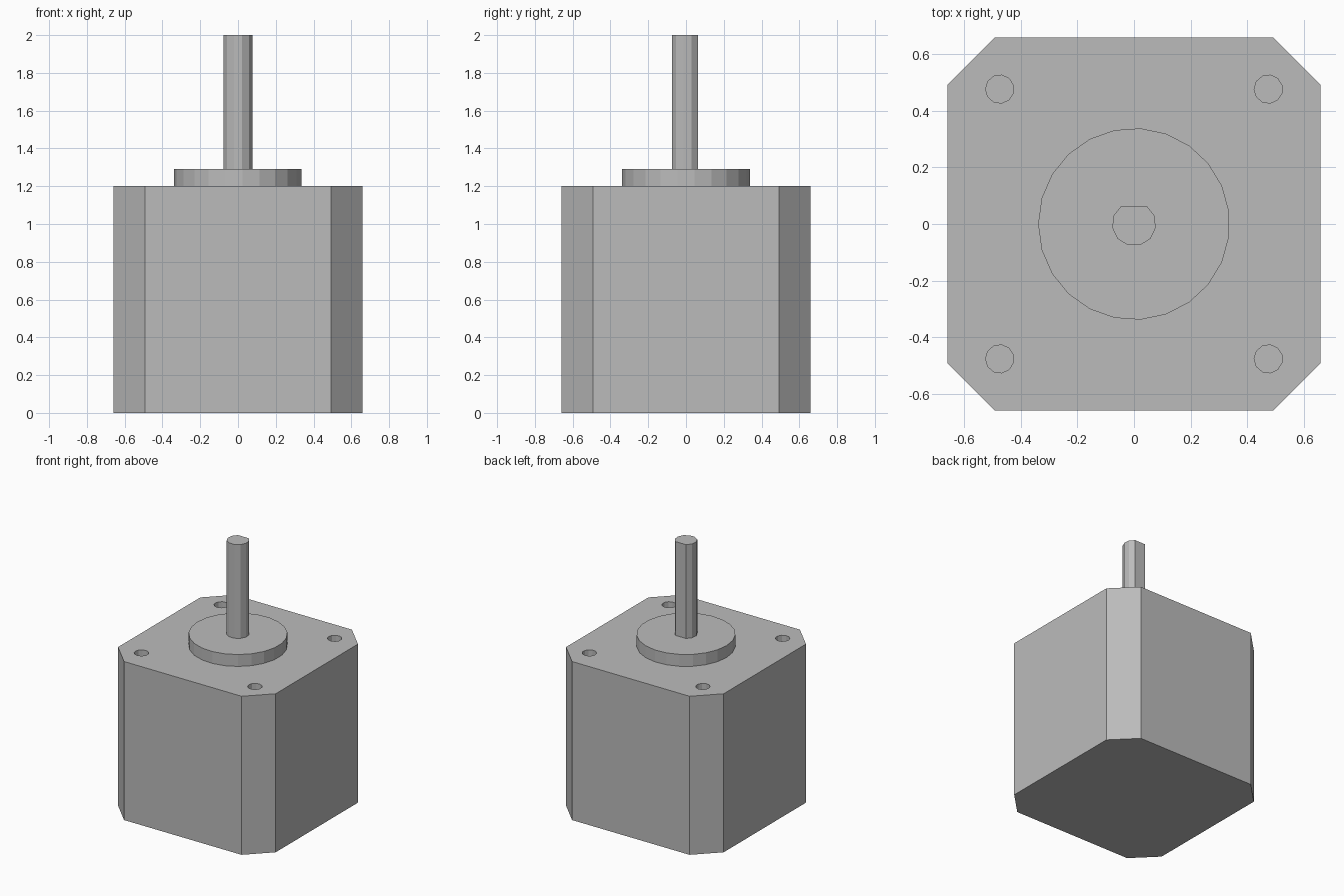
import bpy
import bmesh
from math import cos, sin, pi, radians

cube = bpy.data.objects.get("Cube")
if cube:
    bpy.data.objects.remove(cube, do_unlink=True)

grey = bpy.data.materials.new("metal_grey")
grey.use_nodes = True
colour = (0.5, 0.5, 0.5, 1)
grey.diffuse_color = colour
grey.node_tree.nodes["Principled BSDF"].inputs["Base Color"].default_value = colour


def arc(radius, start, sweep, count, cx=0, cy=0):
    """Points along an arc; a full circle leaves out the repeated end."""
    full = abs(sweep - 2 * pi) < 1e-6
    steps = count if full else count - 1
    return [(cx + radius * cos(start + sweep * i / steps),
             cy + radius * sin(start + sweep * i / steps)) for i in range(count)]


def prism(name, outline, bottom, top):
    """Upright solid from a flat outline."""
    bm = bmesh.new()
    face = bm.faces.new([bm.verts.new((x, y, bottom)) for x, y in outline])
    up = bmesh.ops.extrude_face_region(bm, geom=[face])
    verts = [v for v in up["geom"] if isinstance(v, bmesh.types.BMVert)]
    bmesh.ops.translate(bm, vec=(0, 0, top - bottom), verts=verts)
    bmesh.ops.recalc_face_normals(bm, faces=bm.faces)
    mesh = bpy.data.meshes.new(name)
    bm.to_mesh(mesh)
    bm.free()
    mesh.materials.append(grey)
    obj = bpy.data.objects.new(name, mesh)
    bpy.context.collection.objects.link(obj)
    return obj


# Square housing with chamfered corners
half, flat, height = 0.66, 0.492, 1.2
corners = []
for sx, sy in ((1, 1), (-1, 1), (-1, -1), (1, -1)):
    pair = [(sx * half, sy * flat), (sx * flat, sy * half)]
    corners += pair if sx * sy > 0 else pair[::-1]
housing = prism("housing", corners, 0, height)

# Blind screw holes in the top corners
for sx in (-1, 1):
    for sy in (-1, 1):
        hole = arc(0.05, pi, 2 * pi, 11, sx * 0.475, sy * 0.477)
        cutter = prism("screw_hole_cutter", hole, height - 0.14, height + 0.1)
        cutter.hide_render = True
        cutter.hide_viewport = True
        cut = housing.modifiers.new("screw_hole", "BOOLEAN")
        cut.operation = "DIFFERENCE"
        cut.solver = "EXACT"
        cut.object = cutter

# Raised round pilot boss
prism("pilot_boss", arc(0.339, pi, 2 * pi, 23), height, 1.29)

# Output shaft with a flat along its back
prism("shaft", arc(0.078, radians(55), radians(-290), 10), 1.29, 2.0)
